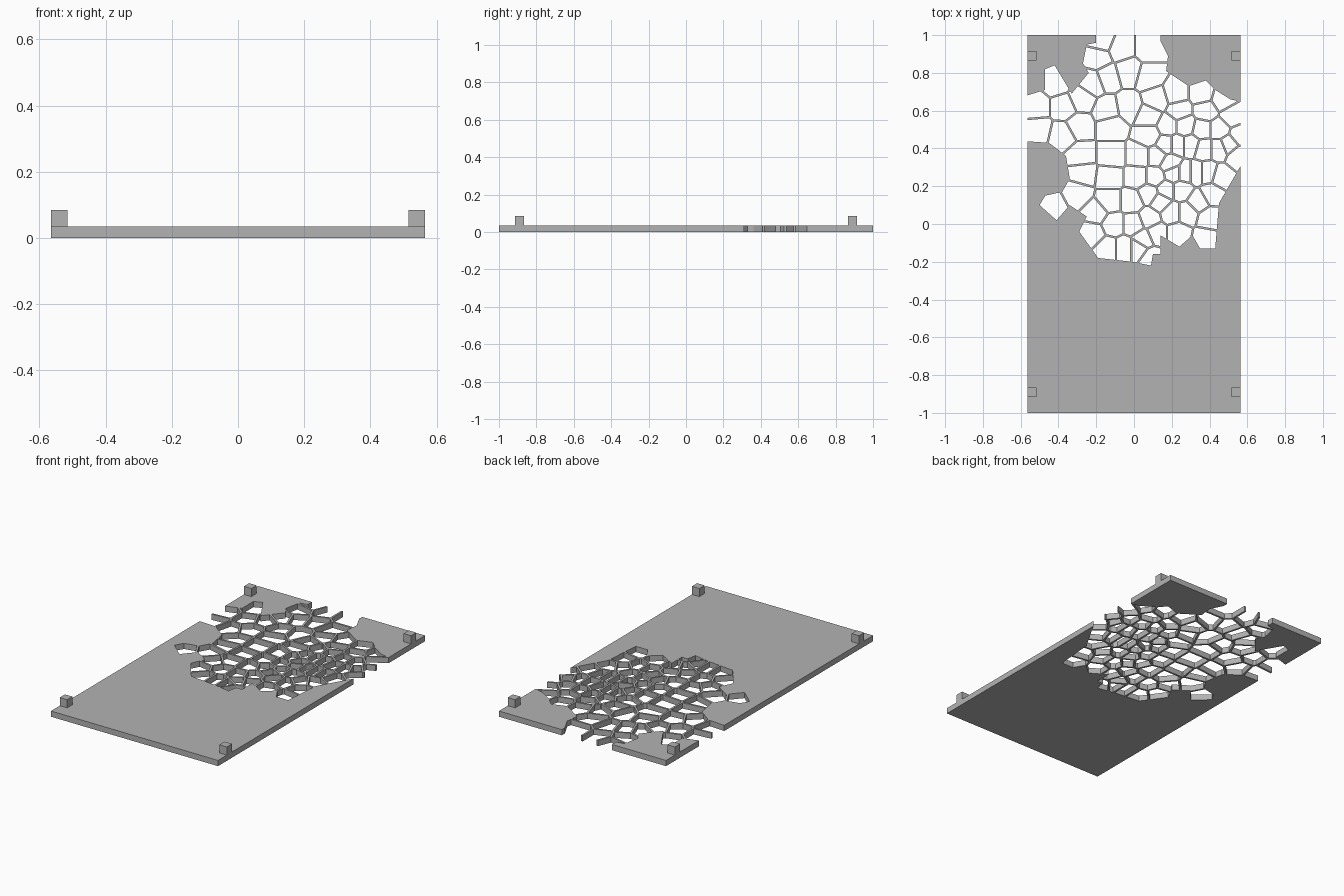
import bpy
import bmesh
from mathutils import Vector

cube = bpy.data.objects.get("Cube")
if cube:
    bpy.data.objects.remove(cube, do_unlink=True)

HALF_X, HALF_Y, THICK = 0.565, 1.0, 0.035
RIB = 0.012          # width of the ribs between cells
POST, POST_TOP, POST_Y = 0.05, 0.085, 0.89

# Cell centres, in hundredths: one row of x values for each y
CELL_ROWS = {
    97: (-17,), 93: (-7, 8), 88: (-19,), 81: (-3,), 78: (-14, 8), 75: (-41, -22),
    69: (22, 36), 66: (12, -28, 47), 62: (-52, -37, -3), 60: (-14, 24, 38),
    57: (8, 52), 52: (-29, -12, 18, 27), 50: (-51, 36, 45), 47: (-38, 8, 56),
    42: (17, 23, 30, 50), 40: (37, 45), 36: (-28, -12, 3, 12, 55), 32: (19,),
    27: (-27, 21, 27, 33, 39), 25: (-13, 2, 11, 46), 18: (17, 25),
    16: (-30, 8, 41), 12: (-13, -1, 14, 34), 9: (-43,), 6: (-20, 20, 28),
    3: (8, 40), 0: (-11, 0), -5: (-22, 12, 23), -8: (5, 38),
    -13: (-14, -5, 2), -18: (9,),
}

# Ragged outline of the perforated area, in hundredths
OUTLINE = (
    (-60, 44), (-45, 43), (-36, 36), (-34, 24), (-38, 17), (-47, 15), (-50, 10),
    (-41, 2), (-34, 10), (-25, 4), (-29, -4), (-19, -18), (-1, -20), (9, -22),
    (10, -16), (14, -16), (14, -6), (24, -12), (31, -6), (35, -13), (43, -13),
    (45, 11), (60, 37), (60, 64), (51, 66), (43, 71), (38, 76), (29, 73),
    (17, 81), (18, 89), (14, 97), (14, 104), (-20, 104), (-20, 96), (-25, 95),
    (-27, 85), (-24, 80), (-33, 69), (-42, 84), (-47, 82), (-47, 71), (-60, 67),
)


def new_object(name, bm):
    mesh = bpy.data.meshes.new(name)
    bmesh.ops.recalc_face_normals(bm, faces=bm.faces)
    bm.to_mesh(mesh)
    bm.free()
    obj = bpy.data.objects.new(name, mesh)
    bpy.context.collection.objects.link(obj)
    return obj


def add_prism(bm, points, low, high):
    face = bm.faces.new([bm.verts.new((p[0], p[1], low)) for p in points])
    top = bmesh.ops.extrude_face_region(bm, geom=[face])["geom"]
    verts = [g for g in top if isinstance(g, bmesh.types.BMVert)]
    bmesh.ops.translate(bm, verts=verts, vec=(0, 0, high - low))


def rectangle(x0, x1, y0, y1):
    return [(x0, y0), (x1, y0), (x1, y1), (x0, y1)]


def clip(points, origin, normal):
    """Keep the part of a convex polygon behind a line."""
    kept = []
    for a, b in zip(points, points[1:] + points[:1]):
        da, db = (a - origin).dot(normal), (b - origin).dot(normal)
        if da <= 0:
            kept.append(a)
        if da * db < 0:
            kept.append(a.lerp(b, da / (da - db)))
    return kept


def cell_polygon(seed, seeds):
    """Region nearest to one seed, shrunk by half a rib."""
    poly = [Vector(p) for p in rectangle(-0.7, 0.7, -0.4, 1.2)]
    for other in seeds:
        if other is not seed:
            normal = (other - seed).normalized()
            poly = clip(poly, (seed + other) / 2 - normal * RIB / 2, normal)
    return poly


def boolean(target, cutter, operation):
    mod = target.modifiers.new(operation.title(), "BOOLEAN")
    mod.object, mod.operation, mod.solver = cutter, operation, "EXACT"
    graph = bpy.context.evaluated_depsgraph_get()
    result = bpy.data.meshes.new_from_object(target.evaluated_get(graph))
    target.modifiers.clear()
    target.data = result
    bpy.data.objects.remove(cutter, do_unlink=True)


grey = bpy.data.materials.new("grey")
grey.use_nodes = True
grey.diffuse_color = (0.45, 0.45, 0.45, 1)
grey.node_tree.nodes["Principled BSDF"].inputs["Base Color"].default_value = grey.diffuse_color

# Cell cutters, trimmed to the ragged outline
seeds = [Vector((x / 100, y / 100)) for y, row in CELL_ROWS.items() for x in row]
bm = bmesh.new()
for seed in seeds:
    add_prism(bm, cell_polygon(seed, seeds), -0.1, 0.2)
cells = new_object("cell_cutter", bm)
bm = bmesh.new()
add_prism(bm, [(x / 100, y / 100) for x, y in OUTLINE], -0.05, 0.15)
boolean(cells, new_object("outline_cutter", bm), "INTERSECT")

# Flat plate with the cells cut through
bm = bmesh.new()
add_prism(bm, rectangle(-HALF_X, HALF_X, -HALF_Y, HALF_Y), 0, THICK)
plate = new_object("perforated_plate", bm)
boolean(plate, cells, "DIFFERENCE")
plate.data.materials.clear()
plate.data.materials.append(grey)

# Four corner posts
for side, x in (("right", -HALF_X), ("left", HALF_X - POST)):
    for end, y in (("front", -POST_Y), ("back", POST_Y)):
        bm = bmesh.new()
        add_prism(bm, rectangle(x, x + POST, y - POST / 2, y + POST / 2), THICK, POST_TOP)
        post = new_object(f"{end}_{side}_post", bm)
        post.data.materials.append(grey)
